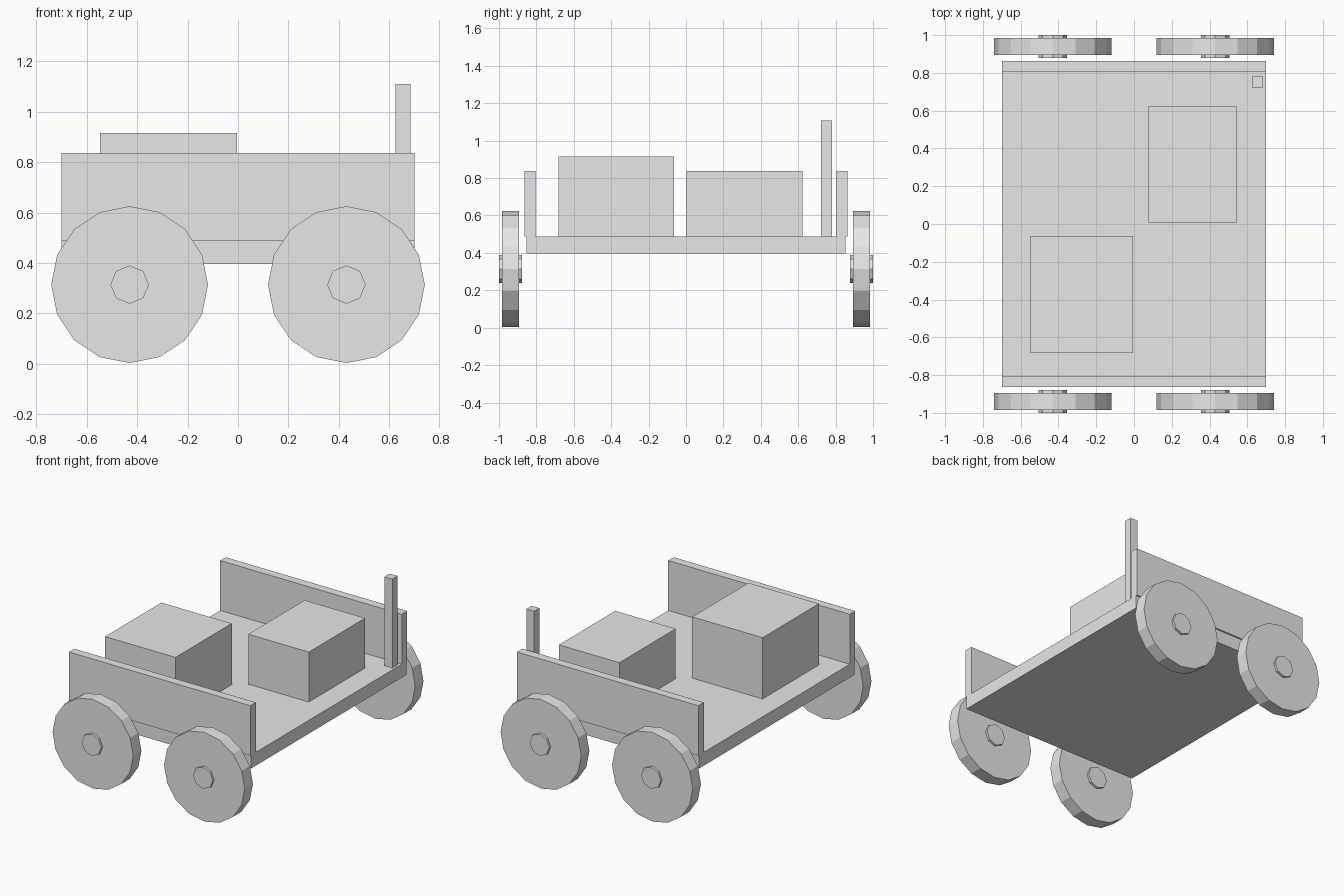
import bpy
from math import radians
from mathutils import Vector

cube = bpy.data.objects.get("Cube")
if cube:
    bpy.data.objects.remove(cube, do_unlink=True)

# Single plain material
grey = bpy.data.materials.new("light grey")
grey.use_nodes = True
colour = (0.8, 0.8, 0.8, 1)
grey.diffuse_color = colour
grey.node_tree.nodes["Principled BSDF"].inputs["Base Color"].default_value = colour


def finish(name):
    obj = bpy.context.object
    obj.name = name
    obj.data.materials.append(grey)
    return obj


def box(name, low, high):
    low, high = Vector(low), Vector(high)
    bpy.ops.mesh.primitive_cube_add(size=1, location=(low + high) / 2)
    finish(name).scale = high - low


def disc(name, sides, radius, x, y, depth):
    bpy.ops.mesh.primitive_cylinder_add(
        vertices=sides, radius=radius, depth=depth,
        location=(x, y, 0.314), rotation=(radians(90), 0, 0))
    finish(name)


# Flat bed with a board along the front and back
bed_top = 0.489
box("bed", (-0.70, -0.854, 0.396), (0.70, 0.854, bed_top))
box("front_board", (-0.70, -0.864, bed_top), (0.70, -0.804, 0.837))
box("back_board", (-0.70, 0.804, bed_top), (0.70, 0.864, 0.837))

# Cargo and corner post
box("tall_crate", (-0.547, -0.683, bed_top), (-0.004, -0.063, 0.916))
box("low_crate", (0.077, 0.004, bed_top), (0.543, 0.624, 0.837))
box("post", (0.624, 0.723, bed_top), (0.684, 0.780, 1.109))

# Four wheels, each with a hub passing through it
for y_name, sy in (("front", -1), ("back", 1)):
    for x_name, sx in (("right", -1), ("left", 1)):
        corner = f"{y_name}_{x_name}"
        disc(corner + "_wheel", 16, 0.311, sx * 0.43, sy * 0.939, 0.09)
        disc(corner + "_hub", 8, 0.076, sx * 0.43, sy * 0.939, 0.122)
